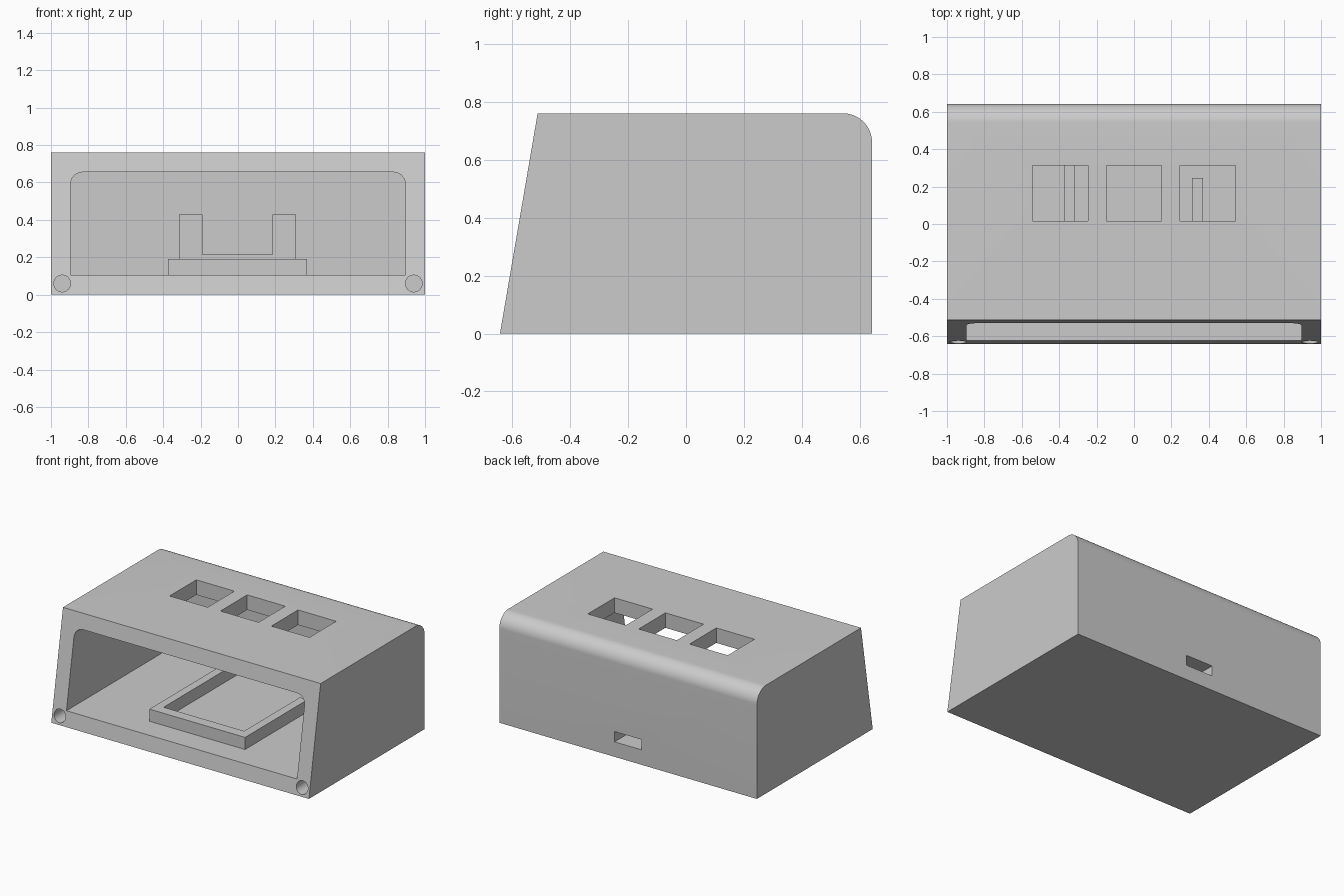
import bpy, bmesh, math
from mathutils import Vector

cube = bpy.data.objects.get("Cube")
if cube:
    bpy.data.objects.remove(cube, do_unlink=True)

grey = bpy.data.materials.new("light grey plastic")
grey.use_nodes = True
colour = (0.6, 0.6, 0.6, 1)
grey.diffuse_color = colour
grey.node_tree.nodes["Principled BSDF"].inputs["Base Color"].default_value = colour


def prism(name, outline, depth):
    """Extrude a closed 3D outline along the depth vector."""
    bm = bmesh.new()
    face = bm.faces.new([bm.verts.new(p) for p in outline])
    new = bmesh.ops.extrude_face_region(bm, geom=[face], use_keep_orig=True)["geom"]
    bmesh.ops.translate(bm, vec=Vector(depth),
                        verts=[g for g in new if isinstance(g, bmesh.types.BMVert)])
    bmesh.ops.recalc_face_normals(bm, faces=bm.faces)
    mesh = bpy.data.meshes.new(name)
    bm.to_mesh(mesh)
    bm.free()
    mesh.materials.append(grey)
    obj = bpy.data.objects.new(name, mesh)
    bpy.context.collection.objects.link(obj)
    return obj


def box(name, x, y, z):
    outline = [(x[0], y[0], z[0]), (x[1], y[0], z[0]), (x[1], y[1], z[0]), (x[0], y[1], z[0])]
    return prism(name, outline, (0, 0, z[1] - z[0]))


def arc(cx, cy, r, start, end, steps=12):
    angles = [math.radians(start + (end - start) * i / steps) for i in range(steps + 1)]
    return [(cx + r * math.cos(a), cy + r * math.sin(a)) for a in angles]


def cut(target, cutter):
    mod = target.modifiers.new("cut", "BOOLEAN")
    mod.operation, mod.solver, mod.object = "DIFFERENCE", "EXACT", cutter
    bpy.context.view_layer.objects.active = target
    bpy.ops.object.modifier_apply(modifier=mod.name)
    bpy.data.objects.remove(cutter, do_unlink=True)


FLOOR, ROOF, BACK = 0.105, 0.655, 0.54

# Outer shell: sloped front, rounded upper back edge
side = [(-0.642, 0), (0.642, 0)] + arc(0.542, 0.66, 0.1, 0, 90, 16) + [(-0.512, 0.76)]
case = prism("case", [(-1, y, z) for y, z in side], (2, 0, 0))

# Cavity open to the front, with rounded upper corners
mouth = ([(-0.895, FLOOR), (0.895, FLOOR)]
         + arc(0.83, ROOF - 0.065, 0.065, 0, 90)
         + arc(-0.83, ROOF - 0.065, 0.065, 90, 180))
cut(case, prism("cavity_cutter", [(x, -0.8, z) for x, z in mouth], (0, BACK + 0.8, 0)))

# Three square button openings in the roof
for x in (-0.395, 0, 0.395):
    cut(case, box("button_cutter", (x - 0.148, x + 0.148), (0.017, 0.313), (0.6, 0.9)))

# Screw holes in the lower front corners
for x in (-0.94, 0.94):
    ring = arc(x, 0.06, 0.045, 0, 345, 23)
    cut(case, prism("screw_cutter", [(px, -0.8, pz) for px, pz in ring], (0, 0.36, 0)))


def cable_slot():
    return box("slot_cutter", (-0.105, 0.105), (0.3, 0.8), (FLOOR, 0.177))


cut(case, cable_slot())

# Board tray: front rail, long left-hand wall and shorter right-hand wall
low, high = FLOOR - 0.005, 0.19
tray = [(-0.373, -0.45), (0.37, -0.45), (0.37, 0.245), (0.31, 0.245),
        (0.31, -0.375), (-0.315, -0.375), (-0.315, BACK + 0.01), (-0.373, BACK + 0.01)]
prism("board_tray", [(x, y, low) for x, y in tray], (0, 0, high - low))

# Rear bracket with two uprights around the cable slot
bracket = [(-0.315, low), (0.31, low), (0.31, 0.428), (0.185, 0.428),
           (0.185, 0.215), (-0.19, 0.215), (-0.19, 0.428), (-0.315, 0.428)]
rear = prism("rear_bracket", [(x, 0.45, z) for x, z in bracket], (0, BACK - 0.445, 0))
cut(rear, cable_slot())

# Smooth the rounded corners, keep hard edges sharp
bpy.ops.object.select_all(action="DESELECT")
case.select_set(True)
bpy.context.view_layer.objects.active = case
bpy.ops.object.shade_smooth_by_angle(angle=math.radians(30))
